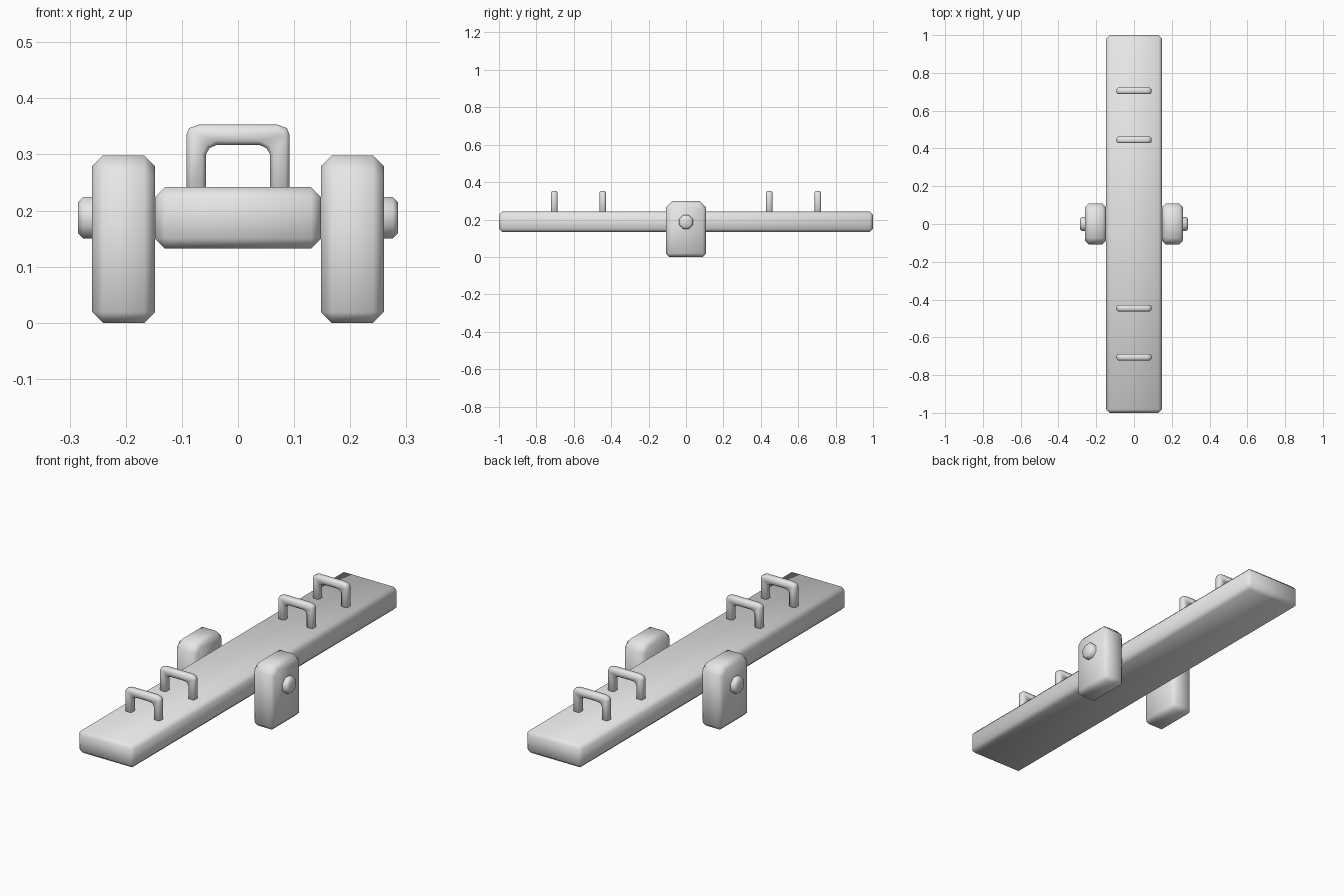
import bpy, bmesh, math
from mathutils import Matrix, Vector

if "Cube" in bpy.data.objects:
    bpy.data.objects.remove(bpy.data.objects["Cube"], do_unlink=True)

grey = bpy.data.materials.new("plain_grey")
grey.use_nodes = True
grey.diffuse_color = (0.8, 0.8, 0.8, 1)
grey.node_tree.nodes["Principled BSDF"].inputs["Base Color"].default_value = (0.8, 0.8, 0.8, 1)


def prism(name, outline, axis, start, end, bevel):
    """Extrude a closed outline along x or y, chamfer its sharp edges and smooth it."""
    bm = bmesh.new()
    place = (lambda a, z: (start, a, z)) if axis == "x" else (lambda a, z: (a, start, z))
    face = bm.faces.new([bm.verts.new(place(a, z)) for a, z in outline])
    step = Vector((end - start, 0, 0)) if axis == "x" else Vector((0, end - start, 0))
    ext = bmesh.ops.extrude_face_region(bm, geom=[face])
    moved = [v for v in ext["geom"] if isinstance(v, bmesh.types.BMVert)]
    bmesh.ops.translate(bm, vec=step, verts=moved)
    bmesh.ops.recalc_face_normals(bm, faces=bm.faces)
    sharp = [e for e in bm.edges if e.calc_face_angle(0) > math.radians(60)]
    bmesh.ops.bevel(bm, geom=sharp, offset=bevel, segments=1, affect="EDGES",
                    clamp_overlap=True)
    bmesh.ops.recalc_face_normals(bm, faces=bm.faces)
    mesh = bpy.data.meshes.new(name)
    bm.to_mesh(mesh)
    bm.free()
    mesh.materials.append(grey)
    obj = bpy.data.objects.new(name, mesh)
    bpy.context.collection.objects.link(obj)
    bpy.ops.object.select_all(action="DESELECT")
    obj.select_set(True)
    bpy.context.view_layer.objects.active = obj
    bpy.ops.object.shade_smooth_by_angle(angle=math.radians(60))
    return obj


def mirrored(half):
    """Complete a symmetric outline from its right half."""
    return half + [(-a, z) for a, z in reversed(half)]


# Long plank
prism("plank", mirrored([(0.148, 0.132), (0.148, 0.242)]), "y", -1, 1, 0.018)

# Side posts with clipped top corners, and octagonal axle caps
post = mirrored([(0.108, 0), (0.108, 0.265), (0.075, 0.298)])
radius = 0.037 / math.cos(math.pi / 8)
octagon = [(radius * math.cos((i + 0.5) * math.pi / 4),
            0.187 + radius * math.sin((i + 0.5) * math.pi / 4)) for i in range(8)]
for side, s in (("left", 1), ("right", -1)):
    prism(side + "_post", post, "x", s * 0.148, s * 0.26, 0.019)
    prism(side + "_axle_cap", octagon, "x", s * 0.2, s * 0.285, 0.009)

# Arched grab handles, two per seat end
outer = [(0.092, 0.23), (0.092, 0.335), (0.087, 0.347), (0.07, 0.353)]
inner = [(0.057, 0.23), (0.057, 0.3), (0.051, 0.311), (0.038, 0.317)]
arch = mirrored(outer) + mirrored([(-a, z) for a, z in inner])
for end, s in (("front", -1), ("back", 1)):
    for place, y in (("inner", 0.445), ("outer", 0.705)):
        prism(f"{end}_{place}_handle", arch, "y", s * y - 0.017, s * y + 0.017, 0.007)
